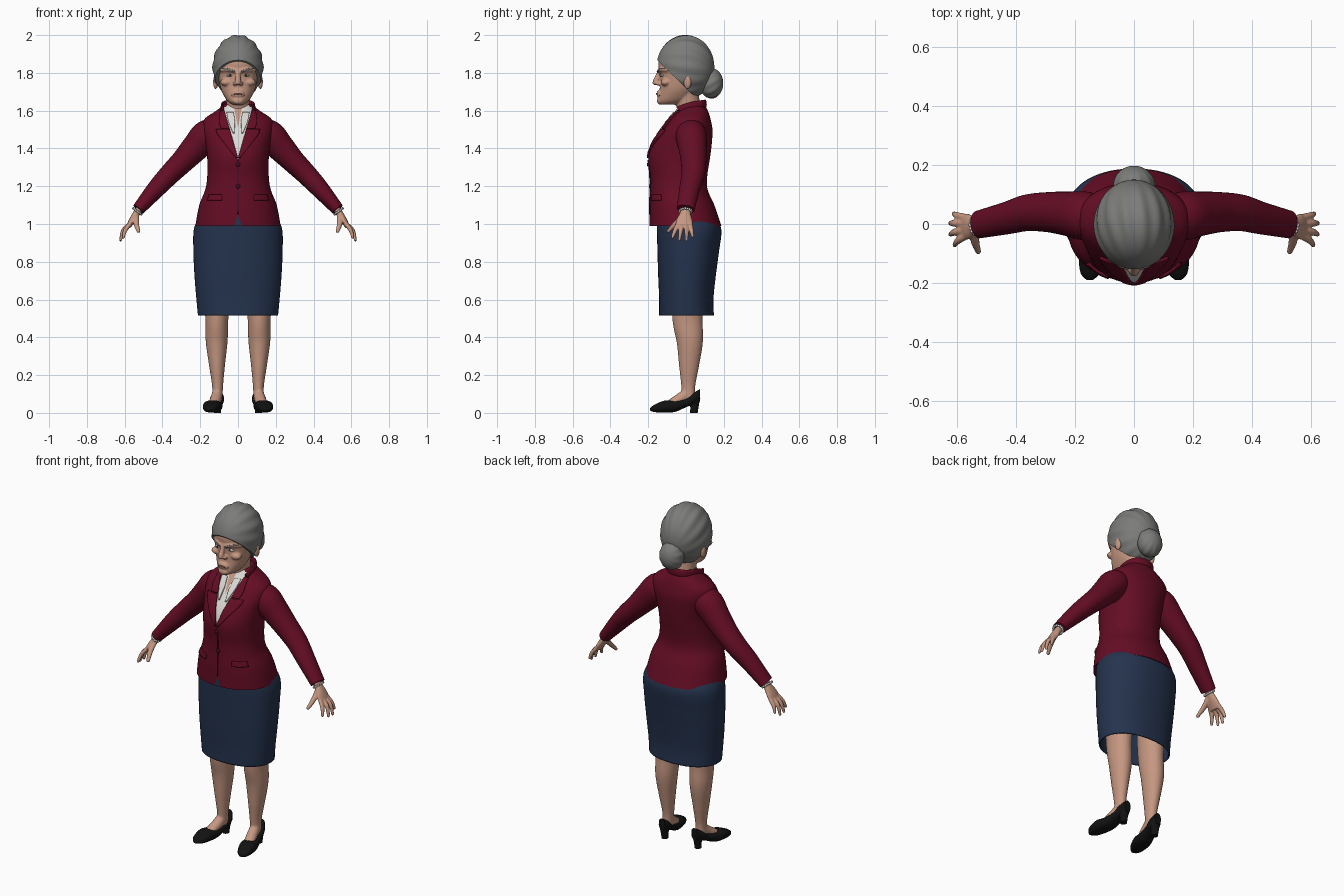
import bpy, bmesh, math
from mathutils import Vector, Matrix

cube = bpy.data.objects.get("Cube")
if cube:
    bpy.data.objects.remove(cube)


def material(name, r, g, b):
    m = bpy.data.materials.new(name)
    m.use_nodes = True
    m.diffuse_color = (r, g, b, 1)
    bsdf = m.node_tree.nodes["Principled BSDF"]
    bsdf.inputs["Base Color"].default_value = (r, g, b, 1)
    bsdf.inputs["Roughness"].default_value = 0.8
    return m


JACKET = material("burgundy cloth", 0.13, 0.004, 0.018)
BUTTON = material("dark burgundy", 0.06, 0.003, 0.01)
SKIRT = material("navy cloth", 0.018, 0.033, 0.075)
SKIN = material("skin", 0.56, 0.31, 0.22)
LIP = material("lip", 0.33, 0.14, 0.1)
HAIR = material("grey hair", 0.2, 0.2, 0.195)
BLOUSE = material("white cloth", 0.72, 0.7, 0.67)
SHOE = material("black leather", 0.006, 0.006, 0.006)
IRIS = material("dark eye", 0.03, 0.02, 0.015)


def spline(rows, steps=6):
    """Catmull-Rom through rows of numbers."""
    out = []
    for i in range(len(rows) - 1):
        a, b, c, d = (rows[max(0, min(len(rows) - 1, i + k))] for k in (-1, 0, 1, 2))
        for s in range(steps):
            t = s / steps
            out.append([0.5 * (2 * q + (r - p) * t + (2 * p - 5 * q + 4 * r - w) * t * t
                               + (3 * q - p - 3 * r + w) * t ** 3)
                        for p, q, r, w in zip(a, b, c, d)])
    return out + [list(rows[-1])]


def tube(bm, pts, ref=(0, 1, 0), axis=None, n=2.0, seg=32, caps=(True, True)):
    """Loft ovals (x, y, z, radius along ref, radius across) through a path."""
    pts, rings = spline(pts), []
    for i, (x, y, z, r1, r2) in enumerate(pts):
        a, b = pts[max(0, i - 1)], pts[min(len(pts) - 1, i + 1)]
        t = Vector(axis) if axis else (Vector(b[:3]) - Vector(a[:3])).normalized()
        u = (Vector(ref) - t * t.dot(Vector(ref))).normalized()
        v, ring = t.cross(u), []
        for k in range(seg):
            c, s = math.cos(math.tau * k / seg), math.sin(math.tau * k / seg)
            c, s = (math.copysign(abs(q) ** (2 / n), q) for q in (c, s))
            ring.append(bm.verts.new(Vector((x, y, z)) + u * c * r1 + v * s * r2))
        rings.append(ring)
    for p, q in zip(rings, rings[1:]):
        for k in range(seg):
            bm.faces.new((p[k - 1], p[k], q[k], q[k - 1]))
    for ring, wanted in ((rings[0], caps[0]), (rings[-1], caps[1])):
        if wanted:
            bm.faces.new(ring)


def ball(bm, loc, radii, ridges=0, amp=0.0, tilt=0.0, seg=24):
    """Ellipsoid, optionally with strand ridges running from pole to pole."""
    verts = bmesh.ops.create_uvsphere(bm, u_segments=seg, v_segments=seg // 2, radius=1)["verts"]
    for v in verts:
        f = v.co.x ** 2 + v.co.y ** 2
        k = 1 + amp * f * math.cos(ridges * math.atan2(v.co.y, v.co.x) + 2 * v.co.z)
        p = Matrix.Rotation(tilt, 3, "X") @ Vector((v.co.x * k, v.co.y * k, v.co.z))
        v.co = Vector(loc) + Vector([a * r for a, r in zip(p, radii)])


def finish(bm, name, *mats, voxel=0, solid=0):
    bmesh.ops.recalc_face_normals(bm, faces=bm.faces)
    mesh = bpy.data.meshes.new(name)
    bm.to_mesh(mesh)
    bm.free()
    ob = bpy.data.objects.new(name, mesh)
    bpy.context.collection.objects.link(ob)
    for m in mats:
        mesh.materials.append(m)
    if voxel:
        mod = ob.modifiers.new("union", "REMESH")
        mod.mode, mod.voxel_size, mod.use_smooth_shade = "VOXEL", voxel, True
        ob.modifiers.new("soften", "SMOOTH").iterations = 3
    if solid:
        mod = ob.modifiers.new("thickness", "SOLIDIFY")
        mod.thickness, mod.offset = solid, 0
    bpy.ops.object.select_all(action="DESELECT")
    ob.select_set(True)
    bpy.context.view_layer.objects.active = ob
    bpy.ops.object.shade_smooth_by_angle(angle=math.radians(50))
    return ob


def body_rows(rows):
    """(z, half width, front y, back y) to loft rows."""
    return [(0, (f + b) / 2, z, (b - f) / 2, w) for z, w, f, b in rows]


# Jacket body, with blouse opening, bare neck and hem notch cut into the front
torso = body_rows([(.99, .226, -.193, .187), (1.1, .205, -.192, .15), (1.18, .174, -.188, .115),
                   (1.25, .163, -.188, .112), (1.35, .163, -.199, .127), (1.43, .173, -.175, .137),
                   (1.5, .188, -.13, .14), (1.555, .178, -.09, .13), (1.6, .115, -.055, .115),
                   (1.635, .07, -.035, .095)])
bm = bmesh.new()
tube(bm, torso, axis=(0, 0, 1), n=2.2, seg=72)
for index, apex, slope in ((1, 1.34, .28), (2, 1.51, .2), (3, 1.045, -.4)):
    for side in (1, -1):
        bmesh.ops.bisect_plane(bm, geom=bm.verts[:] + bm.edges[:] + bm.faces[:],
                               plane_co=(0, 0, apex), plane_no=(side, 0, -slope))
    for f in bm.faces:
        c = f.calc_center_median()
        if c.y < -.02 and abs(c.x) < slope * (c.z - apex):
            f.material_index = index
finish(bm, "jacket_body", JACKET, BLOUSE, SKIN, SKIRT)
dense = spline(torso, 12)


def front(x, z):
    """Y of the jacket front at x, z."""
    row = min(dense, key=lambda r: abs(r[2] - z))
    q = min(abs(x / row[4]), 0.99)
    return row[1] - row[3] * (1 - q ** 2.2) ** (1 / 2.2)


def patch(name, rows, mat, side, lift=.004):
    """Cloth panel laid on the jacket front; rows of (z, inner x, outer x)."""
    bm, grid = bmesh.new(), []
    for z, x0, x1 in spline(rows, 4):
        xs = [x0 + (x1 - x0) * k / 8 for k in range(9)]
        grid.append([bm.verts.new((side * x, front(x, z) - lift, z)) for x in xs])
    for p, q in zip(grid, grid[1:]):
        for k in range(8):
            bm.faces.new((p[k], p[k + 1], q[k + 1], q[k]))
    finish(bm, name, mat, solid=.009)


for side, tag in ((1, "left"), (-1, "right")):
    # Lapels, pocket flaps and blouse collar
    patch(tag + "_lapel", [(1.35, 0, .012), (1.42, .02, .066), (1.475, .036, .108), (1.5, .043, .115)],
          JACKET, side)
    patch(tag + "_collar_front", [(1.505, .045, .088), (1.54, .055, .1), (1.6, .072, .092)],
          JACKET, side)
    patch(tag + "_pocket_flap", [(1.125, .085, .162), (1.155, .085, .152)], JACKET, side)
    patch(tag + "_blouse_collar", [(1.48, .02, .026), (1.54, .016, .05), (1.59, .024, .06)],
          BLOUSE, side, .003)

    # Sleeve
    bm = bmesh.new()
    tube(bm, [(side * x, y, z, a, b) for x, y, z, a, b in
              ((.09, .025, 1.51, .06, .05), (.16, .027, 1.472, .082, .082), (.225, .035, 1.405, .075, .074),
               (.29, .04, 1.335, .068, .063), (.36, .038, 1.265, .062, .056), (.43, .02, 1.19, .055, .049),
               (.527, -.002, 1.078, .047, .034))])
    finish(bm, tag + "_sleeve", JACKET)

    # Hand: palm, four fingers, thumb
    bm = bmesh.new()
    tube(bm, [(side * x, y, z, a, b) for x, y, z, a, b in
              ((.515, 0, 1.09, .026, .02), (.535, -.003, 1.06, .027, .019),
               (.56, -.008, 1.02, .043, .017), (.58, -.01, .985, .044, .013))], seg=20)
    for y0, y1, x1, z1 in ((-.042, -.072, .607, .93), (-.02, -.035, .621, .917),
                           (.002, .003, .622, .915), (.022, .035, .61, .935)):
        tube(bm, [(side * .572, y0, 1.0, .013, .012), (side * (.3 * .572 + .7 * x1), (y0 + y1) / 2, .967, .012, .011),
                  (side * x1, y1, z1, .008, .008)], seg=12)
        ball(bm, (side * x1, y1, z1), (.008, .008, .008), seg=12)
    tube(bm, [(side * .54, -.015, 1.045, .018, .014), (side * .538, -.058, 1.0, .015, .013),
              (side * .527, -.093, .962, .01, .009)], ref=(1, 0, 0), seg=12)
    ball(bm, (side * .527, -.093, .962), (.01, .01, .01), seg=12)
    finish(bm, tag + "_hand", SKIN, voxel=.004)

    # Pearl bracelet
    bm = bmesh.new()
    for k in range(16):
        t = math.tau * k / 16
        ball(bm, (side * (.533 + .021 * math.cos(t)), -.003 + .031 * math.sin(t),
                  1.067 + .016 * math.cos(t)), (.007, .007, .007), seg=8)
    finish(bm, tag + "_bracelet", BLOUSE)

    # Leg and foot
    bm = bmesh.new()
    tube(bm, [(side * x, y, z, a, b) for x, y, z, a, b in
              ((.112, .01, .68, .085, .075), (.112, .008, .5, .08, .061), (.113, .02, .38, .07, .058),
               (.111, .016, .25, .053, .042), (.108, .012, .14, .037, .029), (.11, .015, .06, .035, .029))])
    tube(bm, [(side * x, y, z, a, b) for x, y, z, a, b in
              ((.108, .025, .115, .03, .026), (.116, -.03, .075, .03, .03), (.133, -.095, .04, .022, .03))],
         ref=(0, 0, 1))
    finish(bm, tag + "_leg", SKIN, voxel=.007)

    # Court shoe and heel
    bm = bmesh.new()
    tube(bm, [(side * x, y, (lo + hi) / 2, (hi - lo) / 2, w) for y, x, w, lo, hi in
              ((-.19, .15, .01, .012, .026), (-.165, .147, .034, .004, .044), (-.11, .138, .048, .002, .066),
               (-.055, .128, .045, .006, .064), (0, .117, .037, .03, .076), (.04, .11, .036, .045, .106),
               (.074, .107, .02, .06, .126))], ref=(0, 0, 1), axis=(0, 1, 0), n=2.4)
    tube(bm, [(side * .108, .045, .08, .031, .034), (side * .109, .045, .04, .023, .022),
              (side * .109, .042, 0, .02, .018)], axis=(0, 0, -1))
    finish(bm, tag + "_shoe", SHOE)

    # Eye, iris and eyebrow
    bm = bmesh.new()
    ball(bm, (side * .044, -.125, 1.787), (.017, .014, .007))
    finish(bm, tag + "_eye", BLOUSE)
    bm = bmesh.new()
    ball(bm, (side * .042, -.135, 1.787), (.006, .006, .006))
    finish(bm, tag + "_iris", IRIS)
    bm = bmesh.new()
    tube(bm, [(side * .018, -.151, 1.806, .004, .004), (side * .05, -.142, 1.818, .006, .004),
              (side * .084, -.112, 1.823, .003, .003)], ref=(0, 0, 1), seg=12)
    finish(bm, tag + "_eyebrow", HAIR)

# Stand-up collar round the back of the neck
bm = bmesh.new()
tube(bm, [(s * x, y, z, .024, .008) for s, x, y, z in
          ((1, .082, -.04, 1.6), (1, .082, .03, 1.622), (1, .055, .085, 1.632), (1, 0, .102, 1.634),
           (-1, .055, .085, 1.632), (-1, .082, .03, 1.622), (-1, .082, -.04, 1.6))], ref=(0, 0, 1), seg=16)
finish(bm, "collar_back", JACKET)

# Front closure and buttons
patch("front_edge", [(1.05, -.002, .002), (1.34, -.002, .002)], BUTTON, 1, 0)
bm = bmesh.new()
for z in (1.315, 1.2):
    ball(bm, (0, front(0, z) - .002, z), (.012, .007, .012), seg=16)
finish(bm, "buttons", BUTTON)

# Skirt, open underneath
bm = bmesh.new()
tube(bm, body_rows([(.515, .208, -.138, .144), (.6, .216, -.138, .141), (.72, .226, -.143, .153),
                    (.85, .232, -.147, .17), (.97, .23, -.15, .183), (1.04, .2, -.15, .15)]),
     axis=(0, 0, 1), n=2.2, seg=64, caps=(False, True))
finish(bm, "skirt", SKIRT, solid=.008)

# Head: skull, neck, nose, brow, cheeks, chin and ears fused together
bm = bmesh.new()
tube(bm, body_rows([(1.632, .03, -.14, -.05), (1.65, .055, -.15, .01), (1.68, .075, -.146, .04),
                    (1.72, .092, -.139, .06), (1.785, .105, -.138, .08), (1.82, .11, -.144, .1),
                    (1.87, .11, -.142, .1), (1.94, .07, -.09, .07)]), axis=(0, 0, 1), n=2.1, seg=48)
tube(bm, [(0, .035, 1.53, .068, .068), (0, .012, 1.63, .063, .062), (0, .0, 1.72, .065, .07)])
tube(bm, [(0, -.135, 1.815, .012, .012), (0, -.149, 1.785, .012, .012), (0, -.16, 1.755, .017, .017)], seg=16)
ball(bm, (0, -.163, 1.748), (.016, .015, .013))
ball(bm, (0, -.142, 1.688), (.034, .014, .02))
ball(bm, (0, -.14, 1.652), (.03, .014, .018))
for s in (1, -1):
    ball(bm, (s * .017, -.148, 1.743), (.011, .014, .01))
    ball(bm, (s * .062, -.108, 1.75), (.032, .026, .02))
    tube(bm, [(s * .008, -.143, 1.808, .011, .009), (s * .05, -.134, 1.817, .011, .01),
              (s * .092, -.095, 1.815, .009, .009)], ref=(0, 0, 1), seg=16)
    ball(bm, (s * .118, .008, 1.752), (.014, .021, .038))
finish(bm, "head", SKIN, voxel=.005)

bm = bmesh.new()
tube(bm, [(-.033, -.137, 1.681, .003, .003), (-.015, -.152, 1.688, .004, .005), (0, -.1545, 1.69, .004, .005),
          (.015, -.152, 1.688, .004, .005), (.033, -.137, 1.681, .003, .003)], ref=(0, 0, 1), seg=12)
finish(bm, "mouth", LIP)

# Swept-back hair, trimmed along the hairline, and bun
bm = bmesh.new()
ball(bm, (0, -.003, 1.83), (.134, .153, .17), 14, .022, math.radians(-105), 96)
cut = bmesh.ops.bisect_plane(bm, geom=bm.verts[:] + bm.edges[:] + bm.faces[:], clear_inner=True,
                             plane_co=(0, -.15, 1.865), plane_no=(0, .7, .72))
bmesh.ops.edgeloop_fill(bm, edges=[e for e in cut["geom_cut"] if isinstance(e, bmesh.types.BMEdge)])
finish(bm, "hair", HAIR)
bm = bmesh.new()
ball(bm, (0, .133, 1.745), (.07, .064, .08), 11, .025, math.radians(-75), 64)
finish(bm, "hair_bun", HAIR)
